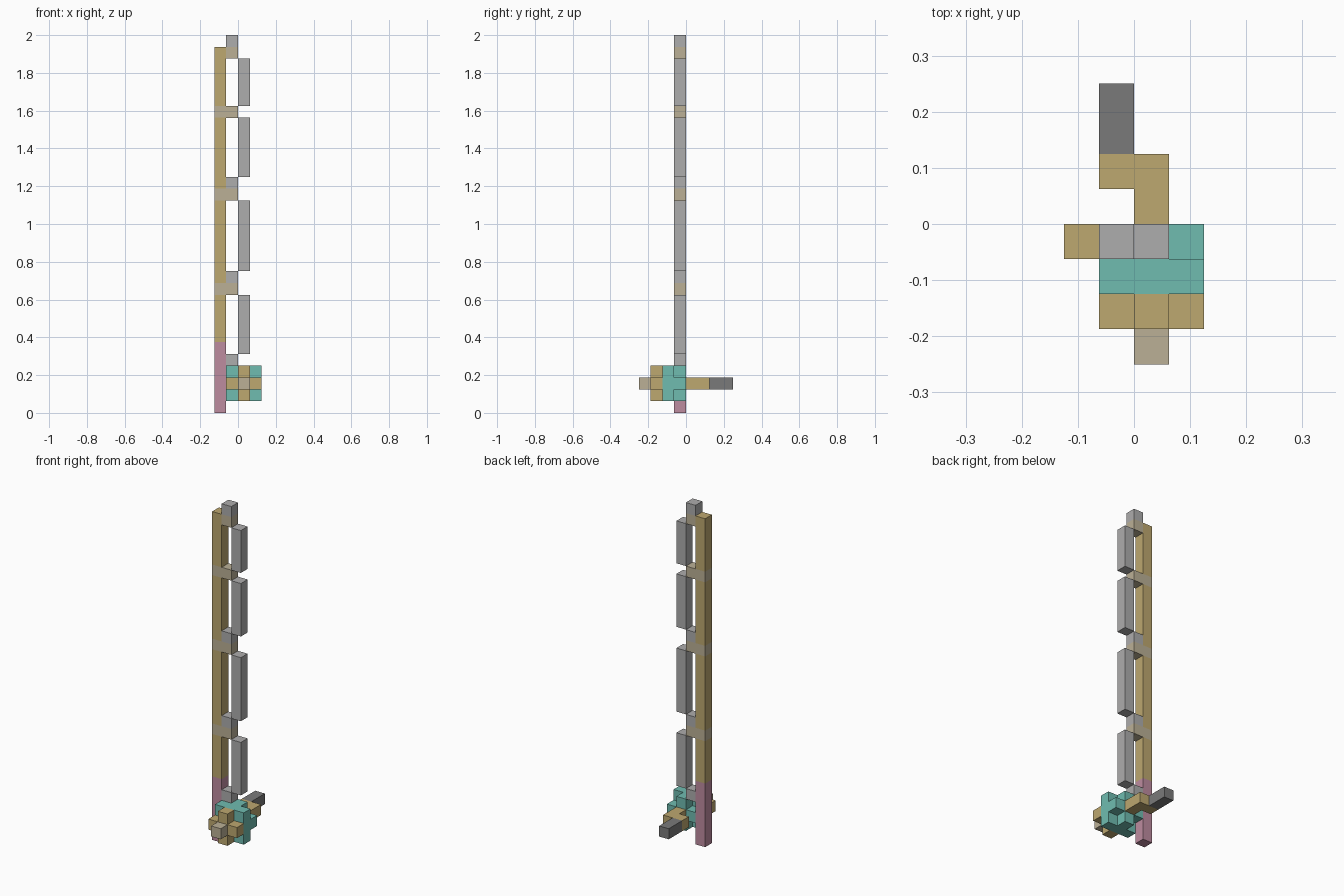
import bpy
import bmesh
from mathutils import Matrix, Vector

U = 1 / 16  # one block

cube = bpy.data.objects.get("Cube")
if cube:
    bpy.data.objects.remove(cube, do_unlink=True)


def make_material(name, rgb):
    linear = [((c / 255 + 0.055) / 1.055) ** 2.4 for c in rgb] + [1]
    mat = bpy.data.materials.new(name)
    mat.use_nodes = True
    mat.diffuse_color = linear
    for node in mat.node_tree.nodes:
        if node.type == 'BSDF_PRINCIPLED':
            node.inputs["Base Color"].default_value = linear
            node.inputs["Roughness"].default_value = 0.8
    return mat


gold = make_material("golden wood", (189, 168, 112))
tan = make_material("pale tan", (187, 176, 150))
grey = make_material("line grey", (174, 173, 173))
dark = make_material("dark grey", (122, 122, 122))
teal = make_material("teal", (112, 188, 176))
pink = make_material("dusty pink", (190, 140, 160))


def blocks(name, mat, boxes):
    """Join boxes, each given as (corner, size) in block units."""
    bm = bmesh.new()
    for corner, size in boxes:
        c, s = Vector(corner), Vector(size)
        place = Matrix.Translation((c + s / 2) * U) @ Matrix.Diagonal((*(s * U), 1))
        bmesh.ops.create_cube(bm, size=1, matrix=place)
    mesh = bpy.data.meshes.new(name)
    bm.to_mesh(mesh)
    bm.free()
    mesh.materials.append(mat)
    obj = bpy.data.objects.new(name, mesh)
    bpy.context.collection.objects.link(obj)
    return obj


def column(x, low, high):
    """Upright square bar in the plane of the rod."""
    return (x, -1, low), (1, 1, high - low)


# Rod: grip, then shaft sections separated by guide wraps
wraps = (10, 18, 25)
blocks("grip", pink, [column(-2, 0, 6)])
starts = [6] + [w + 1 for w in wraps]
blocks("shaft", gold, [column(-2, a, b) for a, b in zip(starts, (*wraps, 31))])
blocks("guide_wraps", tan, [((-2, -1, w), (2, 1, 1)) for w in wraps])
blocks("tip_guide", tan, [column(-1, 30, 31)])

# Fishing line: hanging stretches and short pieces next to the guides
blocks("line_stretches", grey,
       [column(0, a, b) for a, b in ((5, 10), (12, 18), (20, 25), (26, 30))])
blocks("line_ties", grey, [column(-1, k, k + 1) for k in (4, 11, 19, 31)])

# Reel: full plate, cross-shaped back, cross-shaped face and centre knob
blocks("reel_plate", teal, [((-1, -2, 1), (3, 1, 3))])
arms = [(-1, 2), (1, 2), (0, 1), (0, 3)]
blocks("reel_back", teal, [((x, -1, z), (1, 1, 1)) for x, z in arms + [(0, 2)]])
blocks("reel_face", gold, [((x, -3, z), (1, 1, 1)) for x, z in arms + [(0, 2)]])
blocks("reel_knob", tan, [((0, -4, 2), (1, 1, 1))])

# Crank behind the reel
blocks("crank_arm", gold, [((0, 0, 2), (1, 2, 1)), ((-1, 1, 2), (1, 1, 1))])
blocks("crank_handle", dark, [((-1, 2, 2), (1, 2, 1))])
